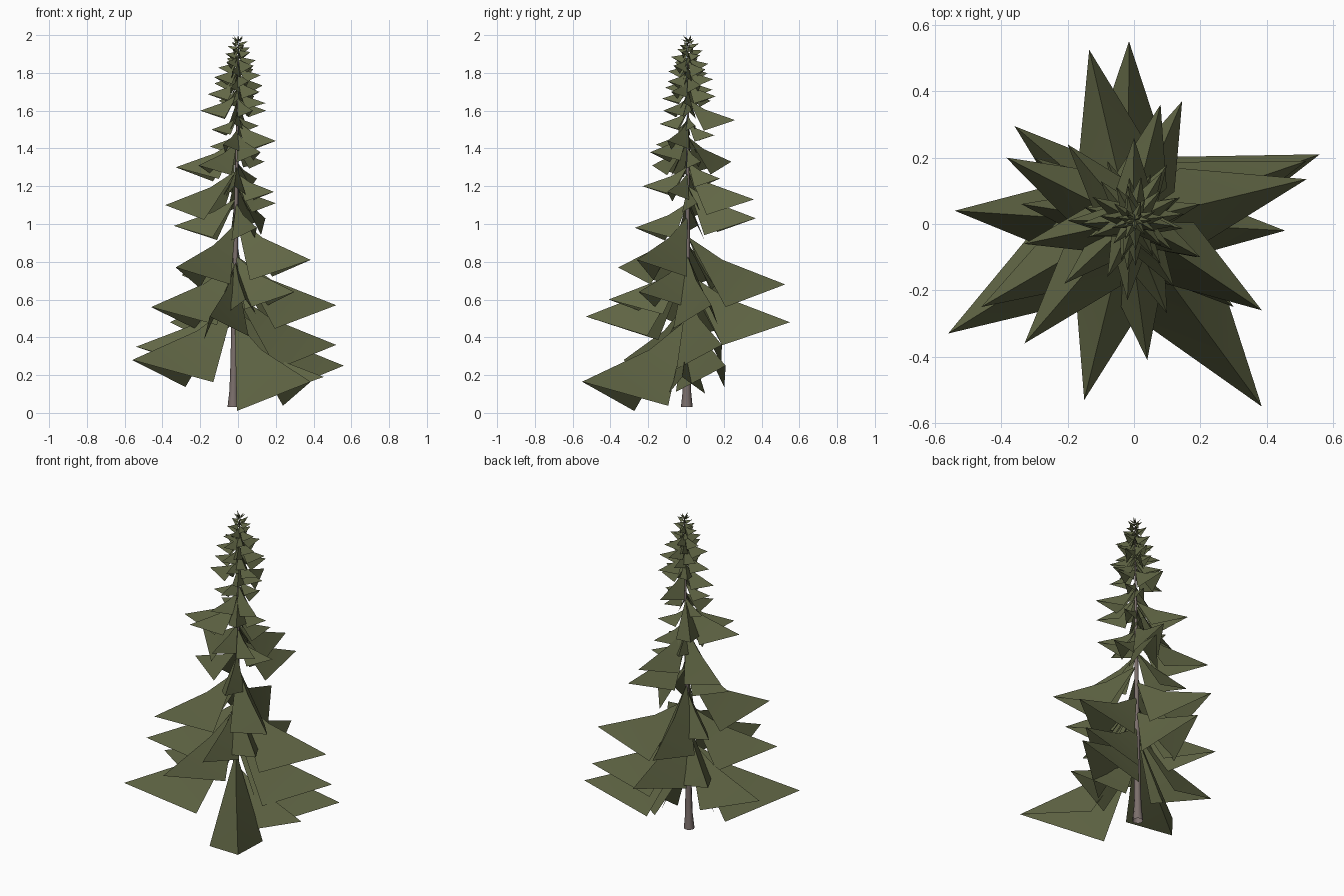
import bpy, bmesh, math, random
from mathutils import Vector

if "Cube" in bpy.data.objects:
    bpy.data.objects.remove(bpy.data.objects["Cube"])
random.seed(4)

def material(name, rgb):
    m = bpy.data.materials.new(name)
    m.diffuse_color = (*rgb, 1)
    m.use_nodes = True
    m.node_tree.nodes["Principled BSDF"].inputs["Base Color"].default_value = m.diffuse_color
    return m

needle_green = material("needle green", (0.120, 0.134, 0.060))
bark = material("bark brown", (0.20, 0.16, 0.15))

def make_object(name, bm, mat):
    me = bpy.data.meshes.new(name)
    bm.to_mesh(me)
    bm.free()
    me.materials.append(mat)
    ob = bpy.data.objects.new(name, me)
    bpy.context.collection.objects.link(ob)
    for p in me.polygons:
        p.use_smooth = True
    return ob

def axis(z):
    # slightly leaning trunk line
    return Vector((-0.025 + 0.014 * z, 0.004 + 0.004 * z, z))

# trunk: flared, tapering rings
bm = bmesh.new()
rings = []
N = 8
for z, r in [(0.03, 0.031), (0.12, 0.022), (0.25, 0.019), (0.8, 0.014), (1.4, 0.008), (1.95, 0.002)]:
    c = axis(z)
    rings.append([bm.verts.new(c + Vector((r * math.cos(a), r * math.sin(a), 0)))
                  for a in [2 * math.pi * i / N for i in range(N)]])
for lo, hi in zip(rings, rings[1:]):
    for i in range(N):
        j = (i + 1) % N
        bm.faces.new((lo[i], lo[j], hi[j], hi[i]))
trunk = make_object("trunk", bm, bark)

# branches: folded kites with a crisp ridge and two drooping side corners
bm = bmesh.new()

def branch(tip, rise=0.48, droop=0.205):
    tip = Vector(tip)
    base = axis(tip.z)
    out = tip - base
    L = out.length
    d = out / L
    side = Vector((-d.y, d.x, 0))
    for s in (1, -1):
        # each half has its own ridge points, so the fold stays sharp
        root = bm.verts.new(axis(min(tip.z + rise * L, 1.97)))
        mid = bm.verts.new(base + d * 0.36 * L + Vector((0, 0, 0.51 * rise * L)))
        end = bm.verts.new(tip)
        p = base + d * 0.34 * L + side * s * 0.22 * L
        p.z = max(tip.z - droop * L + 0.02 * L * s, 0.0)
        corner = bm.verts.new(p)
        for f in ((root, corner, mid), (mid, corner, end)):
            bm.faces.new(f if s < 0 else f[::-1])

# large lower branches (tip positions)
lower = [(.385, -.55, .165), (-.56, -.33, .28), (.56, .21, .25), (.455, -.02, .19),
         (-.54, .04, .35), (-.36, .295, .48), (.52, .19, .36), (.52, .135, .57),
         (-.015, .55, .48), (-.15, -.53, .51), (-.46, -.25, .56), (-.135, .525, .68),
         (.30, -.25, .64), (.04, -.41, .60), (-.33, -.36, .77), (.385, -.26, .81),
         (-.30, .20, .73)]
# middle branches
middle = [(-.34, .06, .99), (.145, .37, 1.03), (-.385, .20, 1.10), (.08, .36, 1.13),
          (.10, -.27, .98), (.20, .06, 1.11), (.19, -.10, 1.17), (-.02, -.23, 1.20),
          (-.33, -.06, 1.30), (-.20, .24, 1.33), (.14, .08, 1.33), (-.21, -.18, 1.31),
          (.12, -.19, 1.38), (.20, -.10, 1.44), (-.15, .05, 1.41), (.05, .15, 1.47),
          (-.14, -.04, 1.50), (0, .26, 1.55), (-.02, -.14, 1.53), (.11, .05, 1.52),
          (-.20, .01, 1.60), (-.08, .19, 1.19), (.10, .18, 1.24), (-.08, -.16, 1.42),
          (.15, .03, 1.60), (.08, -.12, 1.60)]
for t in lower:
    branch(t)
for t in middle:
    branch(t, 0.44)

# crown: spiral of ever smaller branches, turning upward at the very top
count = 40
for i in range(count):
    t = i / (count - 1)
    z = 1.64 + 0.35 * (1 - (1 - t) ** 1.35)
    L = (0.135 * (1 - t) + 0.03) * random.uniform(0.85, 1.12)
    a = i * 2.4 + random.uniform(-0.2, 0.2)
    c = axis(z)
    branch((c.x + L * math.cos(a), c.y + L * math.sin(a), z), 0.42 - 1.0 * t ** 3, 0.18 + 0.35 * t)
# leader spike tops
for a in (0.5, 2.6, 4.7):
    branch((0.03 * math.cos(a), 0.012 + 0.03 * math.sin(a), 2.0), -1.2, 0.9)

make_object("branches", bm, needle_green)
